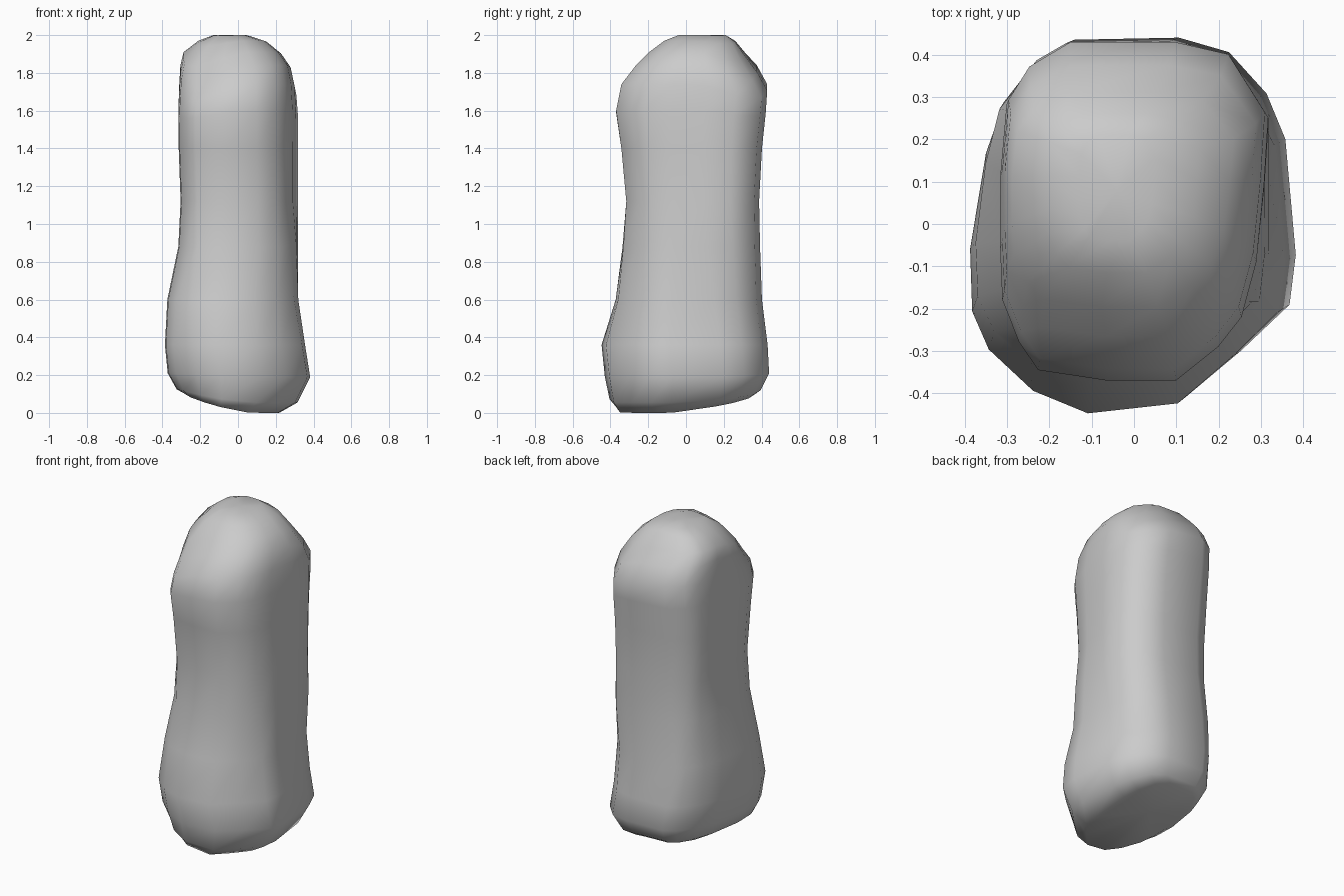
import bpy, bmesh

if "Cube" in bpy.data.objects:
    bpy.data.objects.remove(bpy.data.objects["Cube"])

# Outline of the wide foot and of the narrower shaft, seen from above
FOOT = [(.38, -.08), (.355, .2), (.31, .31), (.22, .41), (.1, .445), (-.15, .44),
        (-.22, .40), (-.30, .30), (-.345, .18), (-.385, -.05), (-.38, -.2),
        (-.34, -.29), (-.23, -.39), (-.1, -.445), (.12, -.42), (.25, -.31), (.365, -.2)]
SHAFT = [(.29, -.08), (.308, .1), (.318, .26), (.23, .40), (.1, .43), (-.15, .43),
         (-.25, .37), (-.3, .29), (-.315, .12), (-.315, -.05), (-.31, -.17),
         (-.27, -.27), (-.225, -.335), (-.06, -.36), (.1, -.36), (.2, -.28), (.255, -.21)]
COUNT = len(FOOT)

# Levels: z, x min, x max, y min, y max, blend foot->shaft, bottom tilt, corner drop
LEVELS = [
    (.00, -.28, .22, -.37, .36, 0, 1, 0),
    (.055, -.325, .315, -.405, .395, 0, .7, 0),
    (.19, -.372, .382, -.43, .44, 0, .2, 0),
    (.36, -.387, .355, -.447, .432, .05, 0, 0),
    (.60, -.374, .319, -.372, .402, .4, 0, 0),
    (.88, -.316, .318, -.336, .392, .8, 0, 0),
    (1.12, -.304, .318, -.316, .387, 1, 0, 0),
    (1.40, -.314, .318, -.342, .402, 1, 0, 0),
    (1.60, -.316, .317, -.37, .422, 1, 0, .4),
    (1.74, -.311, .309, -.342, .43, 1, 0, 1),
    (1.84, -.305, .288, -.265, .375, 1, 0, 1.4),
    (1.91, -.288, .235, -.195, .31, 1, 0, 1.4),
    (1.97, -.21, .155, -.115, .26, 1, 0, 1),
    (2.00, -.13, .05, -.04, .21, 1, 0, .3),
]


def fit(value, values, low, high):
    return low + (value - min(values)) / (max(values) - min(values)) * (high - low)


def tilt(x, y):
    return min(.1, max(0, .22 * (.06 - x) + .13 * (y + .35)))


# Stone pillar lofted through the levels
bm = bmesh.new()
rings = []
for z, x0, x1, y0, y1, t, w, drop in LEVELS:
    xs = [a[0] + (b[0] - a[0]) * t for a, b in zip(FOOT, SHAFT)]
    ys = [a[1] + (b[1] - a[1]) * t for a, b in zip(FOOT, SHAFT)]
    ring = []
    for px, py in zip(xs, ys):
        x, y = fit(px, xs, x0, x1), fit(py, ys, y0, y1)
        height = z + w * tilt(x, y) - drop * max(0, x * (y - .08))
        ring.append(bm.verts.new((x, y, height)))
    rings.append(ring)
for low, high in zip(rings, rings[1:]):
    for i in range(COUNT):
        j = (i + 1) % COUNT
        bm.faces.new((low[i], low[j], high[j], high[i]))

# Worn top and tilted underside
for ring, height in ((rings[0], tilt(0, 0)), (rings[-1], 2)):
    centre = bm.verts.new((-.04, .08, height))
    for i in range(COUNT):
        bm.faces.new((ring[(i + 1) % COUNT], ring[i], centre))
bmesh.ops.recalc_face_normals(bm, faces=bm.faces)

mesh = bpy.data.meshes.new("stone_pillar")
bm.to_mesh(mesh)
bm.free()
pillar = bpy.data.objects.new("stone_pillar", mesh)
bpy.context.collection.objects.link(pillar)
for face in mesh.polygons:
    face.use_smooth = True
